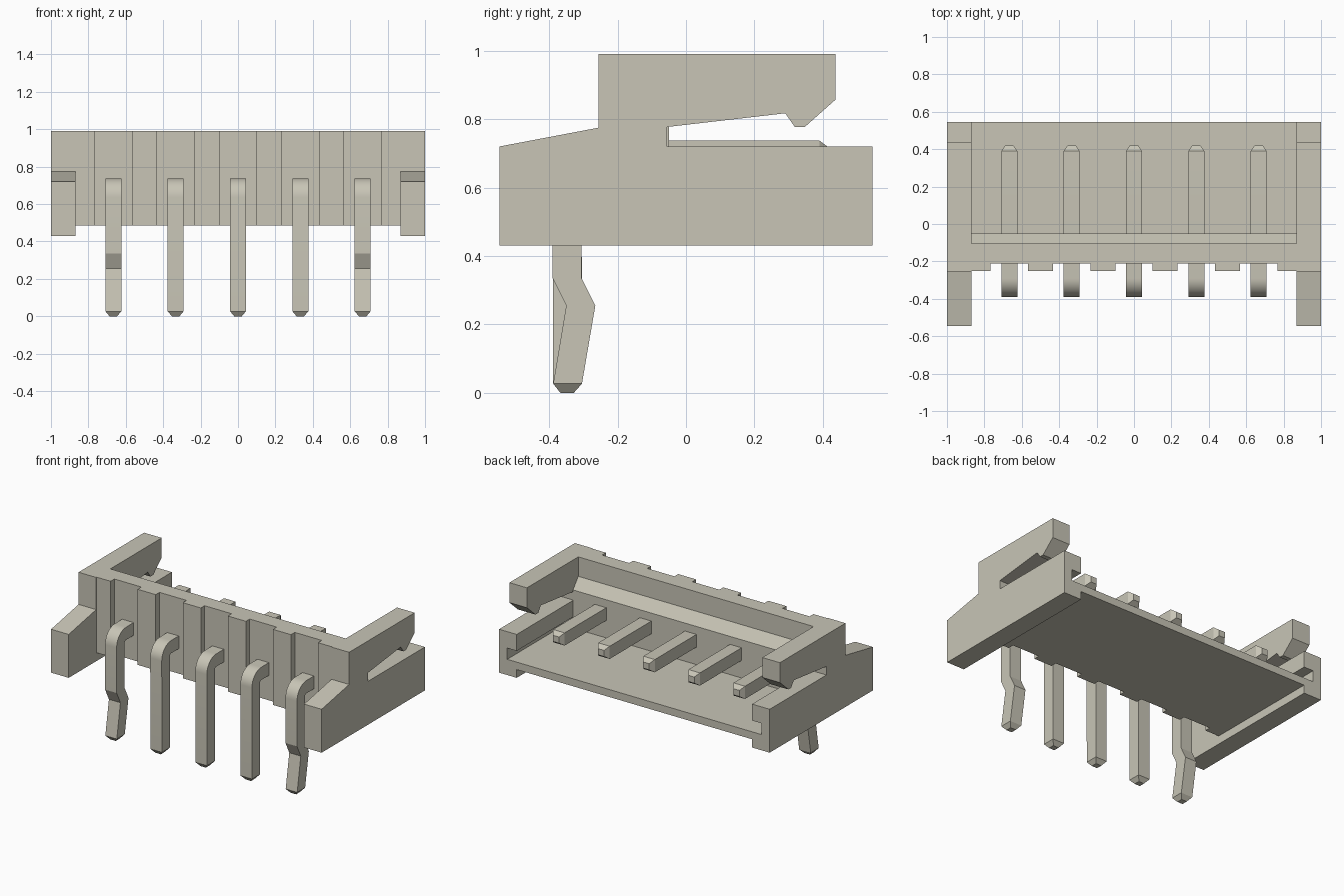
import bpy, bmesh, math

cube = bpy.data.objects.get("Cube")
if cube:
    bpy.data.objects.remove(cube, do_unlink=True)

mat = bpy.data.materials.new("warm_grey_plastic")
mat.use_nodes = True
COLOR = (0.58, 0.56, 0.47, 1)
mat.diffuse_color = COLOR
bsdf = next(n for n in mat.node_tree.nodes if n.type == 'BSDF_PRINCIPLED')
bsdf.inputs["Base Color"].default_value = COLOR


def finish(name, bm):
    bmesh.ops.recalc_face_normals(bm, faces=bm.faces)
    mesh = bpy.data.meshes.new(name)
    bm.to_mesh(mesh)
    bm.free()
    mesh.materials.append(mat)
    obj = bpy.data.objects.new(name, mesh)
    bpy.context.collection.objects.link(obj)
    return obj


def prism(name, points, start, end, axis):
    """Extrude a 2D outline along x (points are y, z) or z (points are x, y)."""
    bm = bmesh.new()
    place = (lambda p, h: (h, *p)) if axis == 'X' else (lambda p, h: (*p, h))
    low = [bm.verts.new(place(p, start)) for p in points]
    high = [bm.verts.new(place(p, end)) for p in points]
    bm.faces.new(low)
    bm.faces.new(high)
    for i in range(len(points)):
        j = (i + 1) % len(points)
        bm.faces.new((low[i], low[j], high[j], high[i]))
    return finish(name, bm)


def activate(obj):
    bpy.ops.object.select_all(action='DESELECT')
    obj.select_set(True)
    bpy.context.view_layer.objects.active = obj


INNER, OUTER, BACK = 0.87, 1.0, 0.545
BASE, FLOOR, TOP = 0.485, 0.535, 0.99
PITCH = 1 / 3

# Side walls: ramped front foot, rear rail and hooked upper arm
side = [(-BACK, 0.43), (BACK, 0.43), (BACK, 0.72), (-0.055, 0.72),
        (-0.055, 0.777), (0.29, 0.817), (0.318, 0.777), (0.347, 0.777),
        (0.437, 0.857), (0.437, TOP), (-0.255, TOP), (-0.255, 0.775),
        (-BACK, 0.72)]
groove = [(-0.05, FLOOR), (0.7, FLOOR), (0.7, 0.61), (-0.05, 0.61)]
for s, label in ((1, "left"), (-1, "right")):
    wall = prism(label + "_side_wall", side, s * INNER, s * OUTER, 'X')
    cutter = prism("groove_cutter", groove, s * 0.8, s * 0.94, 'X')
    cutter.hide_render = True
    mod = wall.modifiers.new("rear_groove", 'BOOLEAN')
    mod.operation = 'DIFFERENCE'
    mod.solver = 'EXACT'
    mod.object = cutter
    activate(wall)
    bpy.ops.object.modifier_apply(modifier=mod.name)
    bpy.data.objects.remove(cutter, do_unlink=True)

# Front wall: plan outline with a shallow recess at every pin
plan = [(INNER, -0.105), (-INNER, -0.105), (-INNER, -0.25)]
for i in range(-2, 3):
    a, b = i * PITCH - 0.1, i * PITCH + 0.1
    plan += [(a, -0.25), (a, -0.21), (b, -0.21), (b, -0.25)]
plan.append((INNER, -0.25))
prism("front_wall", plan, BASE, TOP, 'Z')

# Floor with the chamfered inner ledge
ledge = [(-0.105, BASE), (BACK, BASE), (BACK, FLOOR), (-0.05, FLOOR),
         (-0.05, 0.79), (-0.105, 0.86)]
prism("floor_and_ledge", ledge, -INNER, INNER, 'X')

# Pins: square section lofted down the leg, round the bend and into the housing
HALF = 0.0425


def pin(name, x, kinked):
    # each ring: outer point, inner point, half width
    rings = [((-0.367, 0), (-0.328, 0), 0.02),
             ((-0.388, 0.027), (-0.304, 0.027), HALF)]
    if kinked:
        rings += [((-0.35, 0.255), (-0.265, 0.255), HALF),
                  ((-0.39, 0.335), (-0.305, 0.335), HALF)]
    for k in range(11):
        t = math.pi - k * math.pi / 20
        c, s = math.cos(t), math.sin(t)
        rings.append(((-0.29 + 0.1 * c, 0.637 + 0.1 * s),
                      (-0.29 + 0.015 * c, 0.637 + 0.015 * s), HALF))
    rings += [((0.39, 0.737), (0.39, 0.652), HALF),
              ((0.42, 0.715), (0.42, 0.674), 0.022)]
    bm = bmesh.new()
    loops = [[bm.verts.new(v) for v in ((x - w, *o), (x + w, *o), (x + w, *n), (x - w, *n))]
             for o, n, w in rings]
    for a, b in zip(loops, loops[1:]):
        for i in range(4):
            j = (i + 1) % 4
            bm.faces.new((a[i], a[j], b[j], b[i]))
    bm.faces.new(loops[0])
    bm.faces.new(loops[-1])
    activate(finish(name, bm))
    bpy.ops.object.shade_smooth_by_angle(angle=math.radians(14))


for i in range(-2, 3):
    pin(f"pin_{i + 3}", i * PITCH, abs(i) == 2)
